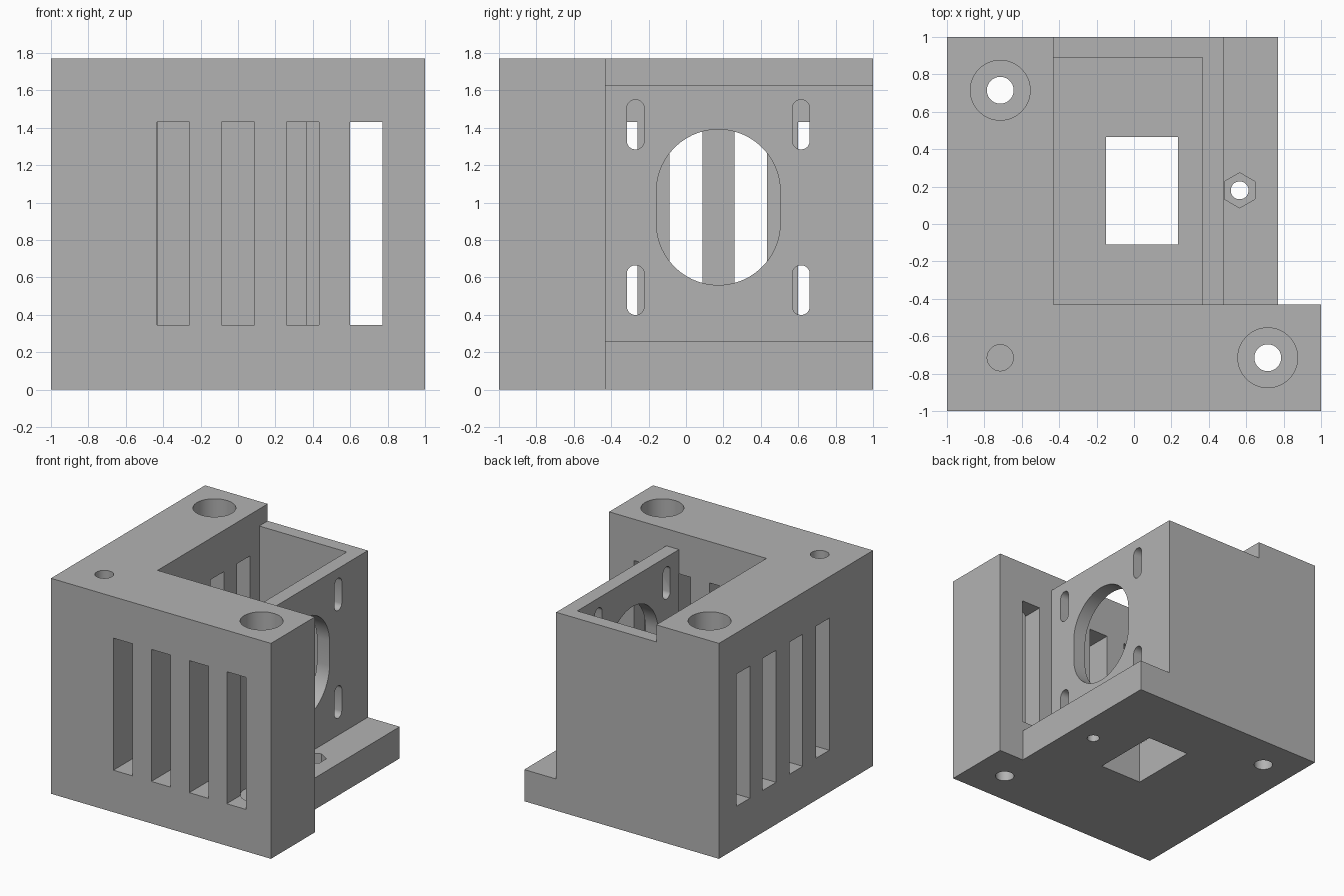
import bpy
import bmesh
import math
from mathutils import Vector

cube = bpy.data.objects.get("Cube")
if cube:
    bpy.data.objects.remove(cube, do_unlink=True)

SIZE, TOP = 1.0, 1.77          # half width of the block, full height
WALL = -0.43                   # inner face of the two thick walls
FLOOR, LEDGE = 0.345, 0.26     # chamber floor, nut ledge
SLOTS = (-0.345, 0.0, 0.345, 0.685)

grey = bpy.data.materials.new("light_grey")
grey.use_nodes = True
colour = (0.45, 0.45, 0.45, 1)
grey.diffuse_color = colour
grey.node_tree.nodes["Principled BSDF"].inputs["Base Color"].default_value = colour


def prism(name, points, lo, hi, axis="z"):
    """Extrude an outline from lo to hi; the outline is (x, y), or (y, z) for axis x."""
    bm = bmesh.new()
    place = (lambda p: (p[0], p[1], lo)) if axis == "z" else (lambda p: (lo, p[0], p[1]))
    face = bm.faces.new([bm.verts.new(place(p)) for p in points])
    move = Vector((0, 0, hi - lo)) if axis == "z" else Vector((hi - lo, 0, 0))
    new = bmesh.ops.extrude_face_region(bm, geom=[face])["geom"]
    bmesh.ops.translate(bm, vec=move, verts=[v for v in new if isinstance(v, bmesh.types.BMVert)])
    bmesh.ops.recalc_face_normals(bm, faces=bm.faces)
    mesh = bpy.data.meshes.new(name)
    bm.to_mesh(mesh)
    bm.free()
    mesh.materials.append(grey)
    obj = bpy.data.objects.new(name, mesh)
    bpy.context.collection.objects.link(obj)
    return obj


def rect(x0, x1, y0, y1):
    return [(x0, y0), (x1, y0), (x1, y1), (x0, y1)]


def ring(cx, cy, r, sides=48, stretch=0.0):
    """Circle or polygon, pulled apart by stretch on both sides to make a capsule."""
    points = []
    for i in range(sides):
        a = math.tau * (i + 0.5) / sides
        y = cy + r * math.sin(a) + math.copysign(stretch, math.sin(a))
        points.append((cx + r * math.cos(a), y))
    return points


def cut(points, lo, hi, axis="z"):
    cutter = prism("cutter", points, lo, hi, axis)
    cutter.hide_render = True
    mod = body.modifiers.new("cut", "BOOLEAN")
    mod.operation, mod.solver, mod.object = "DIFFERENCE", "EXACT", cutter
    bpy.ops.object.modifier_apply(modifier=mod.name)
    bpy.data.objects.remove(cutter, do_unlink=True)


# Solid block, carved into an L-shaped housing
body = prism("motor_mount_housing", rect(-SIZE, SIZE, -SIZE, SIZE), 0, TOP)
bpy.context.view_layer.objects.active = body
body.select_set(True)

# Open corner beside the base, ledge in front of the plate, lowered box walls
cut(rect(0.77, 2, WALL, 2), -1, 3)
cut(rect(0.48, 2, WALL, 2), LEDGE, 3)
cut(rect(WALL, 2, WALL, 2), 1.63, 3)

# Inner chamber and the window in its floor
cut(rect(WALL, 0.365, WALL, 0.89), FLOOR, 3)
cut(rect(-0.15, 0.235, -0.11, 0.465), -1, 1)

# Tall vents through the front wall and the side wall
for c in SLOTS:
    lo, hi = c - 0.087, c + 0.087
    cut(rect(lo, hi, -2, WALL + 0.002), FLOOR, 1.43)
    cut(rect(-2, WALL + 0.002, lo, hi), FLOOR, 1.43)

# Plate opening and its four adjustment slots
cut(ring(0.173, 0.975, 0.331, 64, 0.085), 0.3, 0.6, "x")
for y in (-0.27, 0.615):
    for z in (0.532, 1.417):
        cut(ring(y, z, 0.047, 24, 0.086), 0.3, 0.6, "x")

# Two deep counterbored screw holes, and one blind hole in the corner
for x in (-0.715, 0.715):
    cut(ring(x, -x, 0.16), FLOOR - 0.005, 3)
    cut(ring(x, -x, 0.072, 32), -1, 1)
cut(ring(-0.715, -0.715, 0.07, 32), 1.1, 3)

# Hexagonal nut pocket with its bolt hole
cut(ring(0.565, 0.18, 0.094, 6), 0.12, 1)
cut(ring(0.565, 0.18, 0.048, 24), -1, 1)

bpy.ops.object.shade_smooth_by_angle(angle=math.radians(30))
